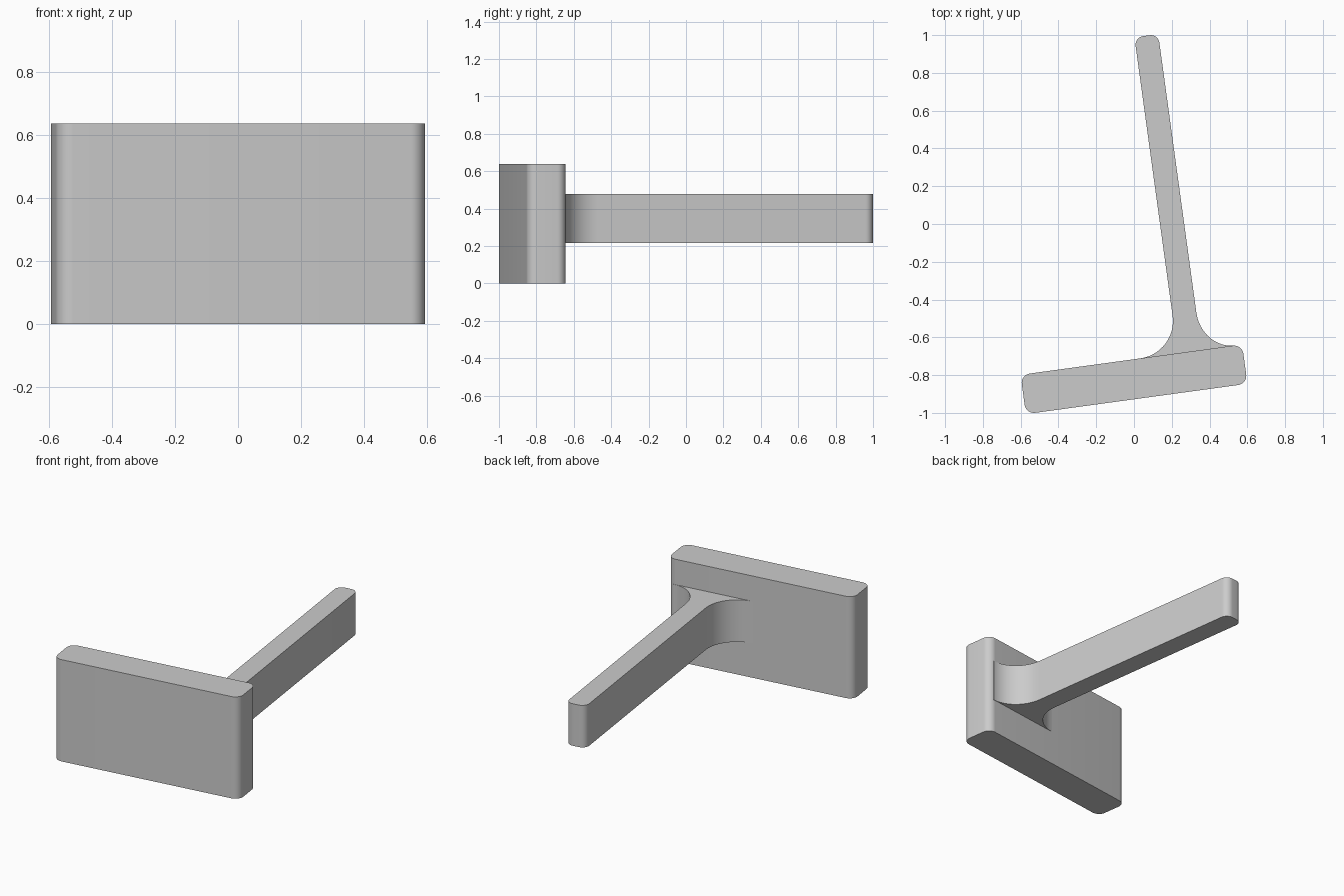
import bpy, bmesh
from math import radians, cos, sin, pi
from mathutils import Matrix

cube = bpy.data.objects.get("Cube")
if cube:
    bpy.data.objects.remove(cube, do_unlink=True)

grey = bpy.data.materials.new("plain grey")
grey.use_nodes = True
COLOUR = (0.6, 0.6, 0.6, 1)
grey.diffuse_color = COLOUR
grey.node_tree.nodes["Principled BSDF"].inputs["Base Color"].default_value = COLOUR

# Both parts share one slightly turned frame, centred on the plate
PLACE = Matrix.Translation((0, -0.822, 0)) @ Matrix.Rotation(radians(7.8), 4, 'Z')


def arc(cx, cy, rx, ry, start, end, steps=10):
    """Points along an elliptical arc, angles in degrees."""
    angles = [radians(start + (end - start) * i / steps) for i in range(steps + 1)]
    return [(cx + rx * cos(a), cy + ry * sin(a)) for a in angles]


def extrude_profile(name, outline, bottom, top):
    """Raise a flat outline into a solid with smooth rounded sides."""
    bm = bmesh.new()
    base = bm.faces.new([bm.verts.new((x, y, bottom)) for x, y in outline])
    raised = bmesh.ops.extrude_face_region(bm, geom=[base], use_keep_orig=True)
    verts = [g for g in raised["geom"] if isinstance(g, bmesh.types.BMVert)]
    bmesh.ops.translate(bm, verts=verts, vec=(0, 0, top - bottom))
    bmesh.ops.recalc_face_normals(bm, faces=bm.faces)
    mesh = bpy.data.meshes.new(name)
    bm.to_mesh(mesh)
    bm.free()
    mesh.materials.append(grey)
    obj = bpy.data.objects.new(name, mesh)
    obj.matrix_world = PLACE
    bpy.context.collection.objects.link(obj)
    bpy.ops.object.select_all(action='DESELECT')
    obj.select_set(True)
    bpy.context.view_layer.objects.active = obj
    bpy.ops.object.shade_smooth_by_angle(angle=radians(30))
    return obj


# Face plate: rounded rectangle
HALF_W, HALF_D, R = 0.592, 0.105, 0.05
plate = []
for sx, sy, start in ((1, 1, 0), (-1, 1, 90), (-1, -1, 180), (1, -1, 270)):
    plate += arc(sx * (HALF_W - R), sy * (HALF_D - R), R, R, start, start + 90)
extrude_profile("face_plate", plate, 0, 0.637)

# Stem: long bar with rounded tip, flaring into the back of the plate
LEFT, RIGHT, TIP, TIP_R = 0.248, 0.375, 1.793, 0.045
FLARE, FLARE_RIGHT = 0.2, 0.18
root = HALF_D + FLARE
stem = [(LEFT - FLARE, HALF_D - 0.03), (RIGHT + FLARE_RIGHT, HALF_D - 0.03)]
stem += arc(RIGHT + FLARE_RIGHT, root, FLARE_RIGHT, FLARE, 270, 180, 16)
stem += arc(RIGHT - TIP_R, TIP - TIP_R, TIP_R, TIP_R, 0, 90)
stem += arc(LEFT + TIP_R, TIP - TIP_R, TIP_R, TIP_R, 90, 180)
stem += arc(LEFT - FLARE, root, FLARE, FLARE, 0, -90, 16)
extrude_profile("flared_stem", stem, 0.215, 0.478)
